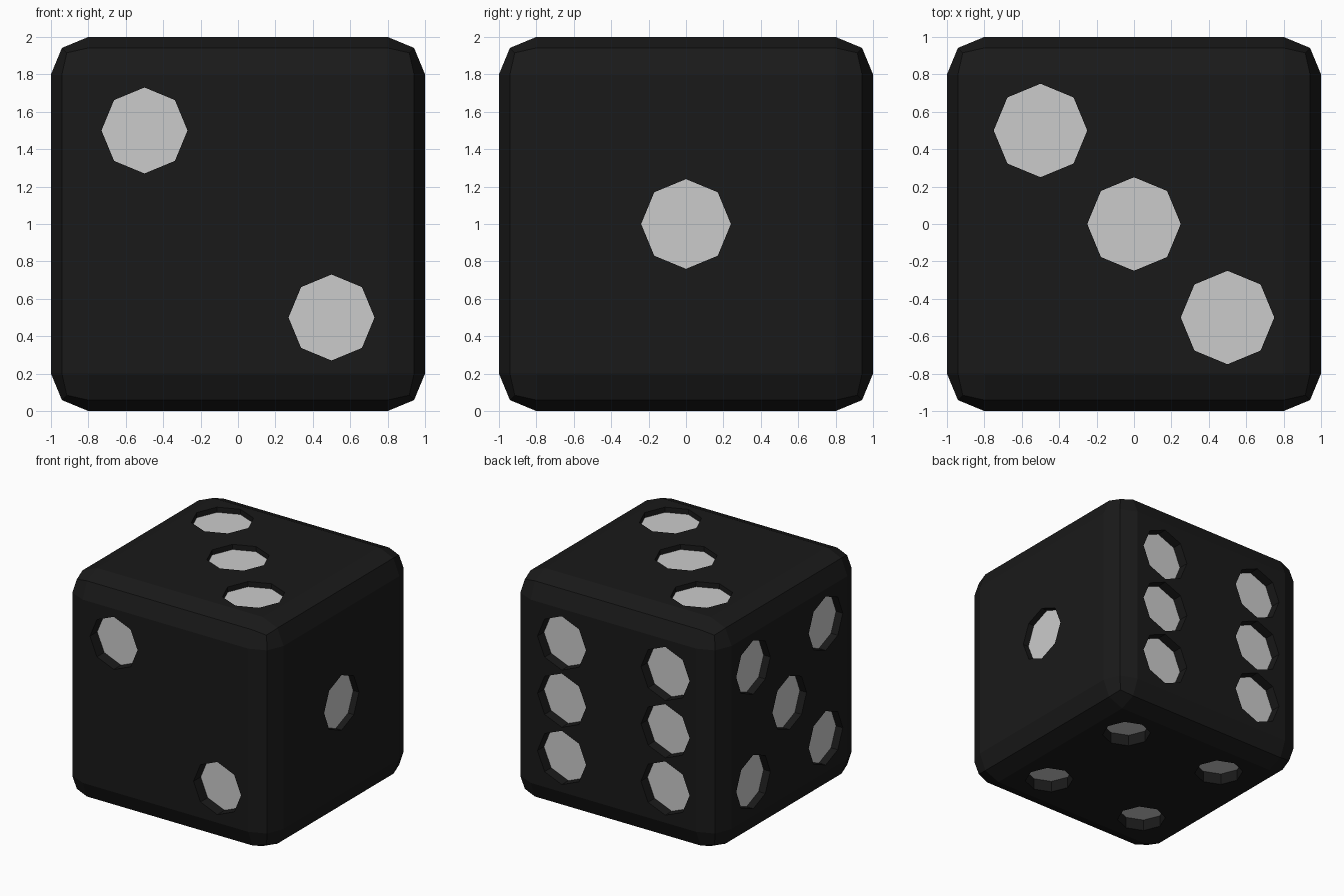
import bpy, bmesh
from mathutils import Matrix, Vector

if "Cube" in bpy.data.objects:
    bpy.data.objects.remove(bpy.data.objects["Cube"])

def material(name, v):
    m = bpy.data.materials.new(name)
    m.diffuse_color = (v, v, v, 1)
    m.use_nodes = True
    m.node_tree.nodes["Principled BSDF"].inputs["Base Color"].default_value = m.diffuse_color
    return m

mats = [material("black", 0.01), material("pip_grey", 0.8)]

# Body: cube with two-step rounded edges
bpy.ops.mesh.primitive_cube_add(size=2, location=(0, 0, 1))
die = bpy.context.object
die.name = "die"
bev = die.modifiers.new("bevel", 'BEVEL')
bev.width = 0.2
bev.segments = 2
bpy.ops.object.modifier_apply(modifier="bevel")

# Pip layouts on a face, in face coordinates
h = 0.5
DIAG = [(-h, h), (h, -h)]
CORNERS = [(a, b) for a in (-h, h) for b in (-h, h)]
MID = [(0, 0)]
SIDES = [(-h, 0), (h, 0)]

# Face: right axis, up axis, radius, depth, pips
FACES = [
    ((1, 0, 0), (0, 0, 1), 0.23, 0.10, DIAG),                # front 2
    ((0, 1, 0), (0, 0, 1), 0.24, 0.055, MID),                # right 1
    ((1, 0, 0), (0, 1, 0), 0.25, 0.045, DIAG + MID),         # top 3
    ((-1, 0, 0), (0, 0, 1), 0.235, 0.09, CORNERS + SIDES),   # back 6
    ((0, -1, 0), (0, 0, 1), 0.235, 0.065, CORNERS + MID),    # left 5
    ((1, 0, 0), (0, -1, 0), 0.20, 0.10, CORNERS),            # bottom 4
]

# Eight-sided cutters, with a grey inner cap for the pip floor
bm = bmesh.new()
for u, v, r, d, pips in FACES:
    u, v = Vector(u), Vector(v)
    n = u.cross(v)
    rot = Matrix((u, v, n)).transposed().to_4x4()
    for a, b in pips:
        pos = Vector((0, 0, 1)) + n + u * a + v * b
        res = bmesh.ops.create_cone(bm, cap_ends=True, segments=8, radius1=r,
                                    radius2=r, depth=2 * d,
                                    matrix=Matrix.Translation(pos) @ rot)
        for f in {f for vert in res["verts"] for f in vert.link_faces}:
            f.normal_update()
            f.material_index = 1 if f.normal.dot(n) < -0.9 else 0
me = bpy.data.meshes.new("pip_cutter")
bm.to_mesh(me)
bm.free()
cutter = bpy.data.objects.new("pip_cutter", me)
bpy.context.collection.objects.link(cutter)
cutter.hide_render = True

for ob in (die, cutter):
    for m in mats:
        ob.data.materials.append(m)

# Carve the pips
cut = die.modifiers.new("pips", 'BOOLEAN')
cut.operation = 'DIFFERENCE'
cut.solver = 'EXACT'
cut.object = cutter
bpy.context.view_layer.objects.active = die
bpy.ops.object.modifier_apply(modifier="pips")
bpy.data.objects.remove(cutter)
